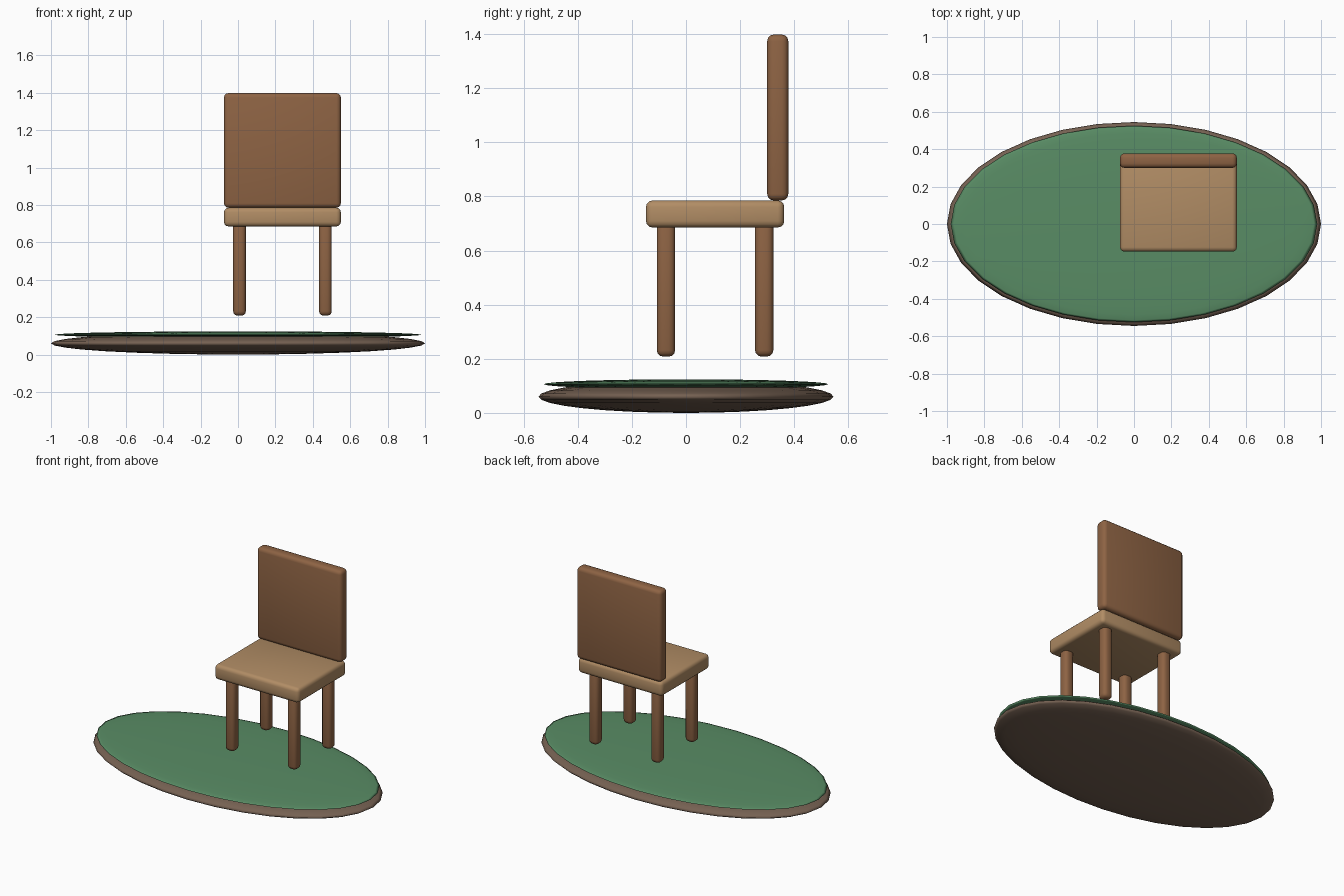
import bpy, math

if "Cube" in bpy.data.objects:
    bpy.data.objects.remove(bpy.data.objects["Cube"])


def material(name, rgb):
    m = bpy.data.materials.new(name)
    m.diffuse_color = (*rgb, 1)
    m.use_nodes = True
    m.node_tree.nodes["Principled BSDF"].inputs["Base Color"].default_value = m.diffuse_color
    return m


GREEN = material("grass green", (0.10, 0.265, 0.13))
SOIL = material("soil brown", (0.18, 0.12, 0.085))
LIGHT_WOOD = material("light wood", (0.44, 0.265, 0.13))
DARK_WOOD = material("dark wood", (0.27, 0.125, 0.057))


def finish(obj, name, mat, angle):
    obj.name = name
    obj.data.materials.append(mat)
    bpy.ops.object.shade_smooth_by_angle(angle=math.radians(angle))


def lens(name, mat, z, radii):
    """Flattened ball."""
    bpy.ops.mesh.primitive_uv_sphere_add(segments=32, ring_count=16, radius=1)
    obj = bpy.context.object
    obj.scale = radii
    bpy.ops.object.transform_apply(location=False, rotation=False, scale=True)
    obj.location.z = z
    finish(obj, name, mat, 180)


def rounded_box(name, mat, xs, ys, zs, bevel=0.024):
    """Box given by its extents, with rounded edges."""
    spans = (xs, ys, zs)
    bpy.ops.mesh.primitive_cube_add(size=1, location=[sum(s) / 2 for s in spans])
    obj = bpy.context.object
    obj.scale = [s[1] - s[0] for s in spans]
    bpy.ops.object.transform_apply(location=False, rotation=False, scale=True)
    mod = obj.modifiers.new("rounded edges", 'BEVEL')
    mod.width = bevel
    mod.segments = 3
    bpy.ops.object.modifier_apply(modifier=mod.name)
    finish(obj, name, mat, 40)


# Ground: soil with a thin grass layer
lens("soil_base", SOIL, 0.06, (1.0, 0.545, 0.06))
lens("grass_top", GREEN, 0.106, (0.98, 0.525, 0.018))

# Chair seat and back
rounded_box("seat", LIGHT_WOOD, (-0.075, 0.55), (-0.148, 0.363), (0.685, 0.785))
rounded_box("backrest", DARK_WOOD, (-0.075, 0.55), (0.30, 0.378), (0.785, 1.398))

# Four legs
HALF = 0.034
for side, x in (("left", 0.008), ("right", 0.467)):
    for end, y in (("front", -0.074), ("back", 0.289)):
        rounded_box(f"{end}_{side}_leg", DARK_WOOD, (x - HALF, x + HALF),
                    (y - HALF, y + HALF), (0.208, 0.71))
